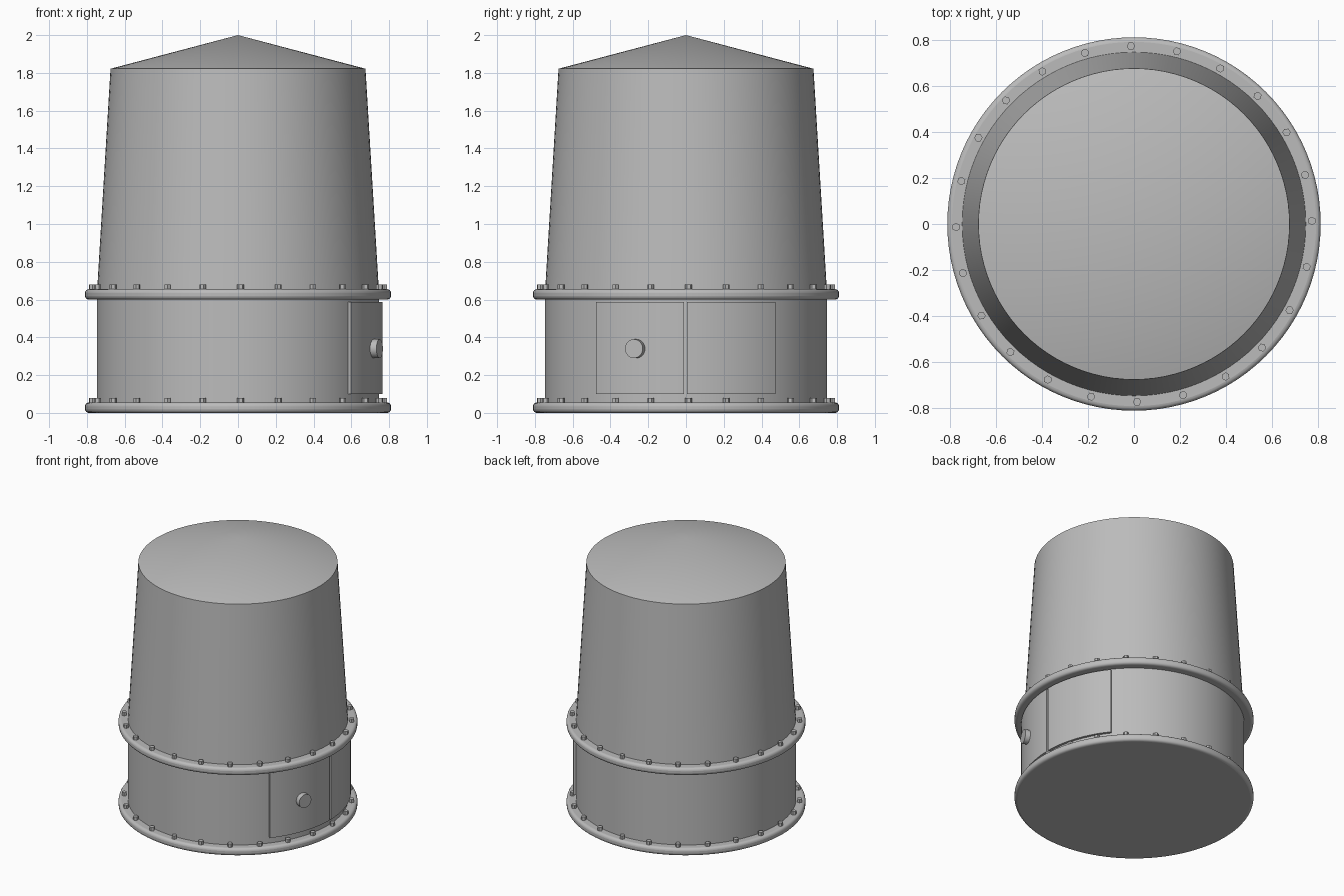
import bpy, bmesh
from math import sin, cos, pi, radians
from mathutils import Matrix

cube = bpy.data.objects.get("Cube")
if cube:
    bpy.data.objects.remove(cube, do_unlink=True)

SEGMENTS = 96
GREY = (0.5, 0.5, 0.5, 1)
metal = bpy.data.materials.new("grey_metal")
metal.use_nodes = True
metal.diffuse_color = GREY
metal.node_tree.nodes["Principled BSDF"].inputs["Base Color"].default_value = GREY


def finish(name, bm, angle=25):
    """Turn a bmesh into a shaded object."""
    bmesh.ops.recalc_face_normals(bm, faces=bm.faces)
    mesh = bpy.data.meshes.new(name)
    bm.to_mesh(mesh)
    bm.free()
    mesh.materials.append(metal)
    obj = bpy.data.objects.new(name, mesh)
    bpy.context.collection.objects.link(obj)
    bpy.ops.object.select_all(action="DESELECT")
    obj.select_set(True)
    bpy.context.view_layer.objects.active = obj
    bpy.ops.object.shade_smooth_by_angle(angle=radians(angle))
    return obj


def frustum(name, r_low, r_high, z_low, z_high):
    bm = bmesh.new()
    bmesh.ops.create_cone(bm, cap_ends=True, segments=SEGMENTS, radius1=r_low,
                          radius2=r_high, depth=z_high - z_low,
                          matrix=Matrix.Translation((0, 0, (z_low + z_high) / 2)))
    return finish(name, bm, 10)


def flange(name, z):
    """Flat disc with a rounded rim."""
    obj = frustum(name, 0.81, 0.81, z, z + 0.055)
    bevel = obj.modifiers.new("rounded_rim", "BEVEL")
    bevel.width = 0.02
    bevel.segments = 4
    bevel.limit_method = "ANGLE"
    bevel.angle_limit = radians(40)
    obj.data.shade_smooth()


def bolt_ring(name, z, count=24):
    bm = bmesh.new()
    for i in range(count):
        turn = Matrix.Rotation(2 * pi * i / count + radians(1), 4, "Z")
        bmesh.ops.create_cone(bm, cap_ends=True, segments=6, radius1=0.018,
                              radius2=0.018, depth=0.04,
                              matrix=turn @ Matrix.Translation((0.772, 0, z)))
    finish(name, bm)


def door(name, start, end, steps=14):
    """Curved plate that follows the base wall."""
    bm = bmesh.new()
    rings = []
    for i in range(steps + 1):
        a = radians(start + (end - start) * i / steps)
        rings.append([bm.verts.new((r * cos(a), r * sin(a), z))
                      for r, z in ((0.735, 0.1), (0.765, 0.1), (0.765, 0.588), (0.735, 0.588))])
    for a, b in zip(rings, rings[1:]):
        for k in range(4):
            bm.faces.new((a[k], a[k - 1], b[k - 1], b[k]))
    bm.faces.new(rings[0])
    bm.faces.new(rings[-1])
    finish(name, bm)


# Walls and roof
frustum("base_wall", 0.747, 0.747, 0.03, 0.63)
frustum("tapered_tower", 0.747, 0.675, 0.63, 1.822)
frustum("conical_roof", 0.675, 0, 1.822, 2.0)

# Bolted flanges
for label, z in (("bottom", 0), ("middle", 0.6)):
    flange(label + "_flange", z)
    bolt_ring(label + "_bolts", z + 0.06)

# Double doors and round handle on the left side
door("front_door", -38.6, -0.8)
door("rear_door", 0.4, 38.2)
bm = bmesh.new()
bmesh.ops.create_cone(bm, cap_ends=True, segments=32, radius1=0.05, radius2=0.05, depth=0.05,
                      matrix=Matrix.Rotation(radians(-20.2), 4, "Z")
                      @ Matrix.Translation((0.774, 0, 0.34))
                      @ Matrix.Rotation(pi / 2, 4, "Y"))
finish("door_handle", bm)
